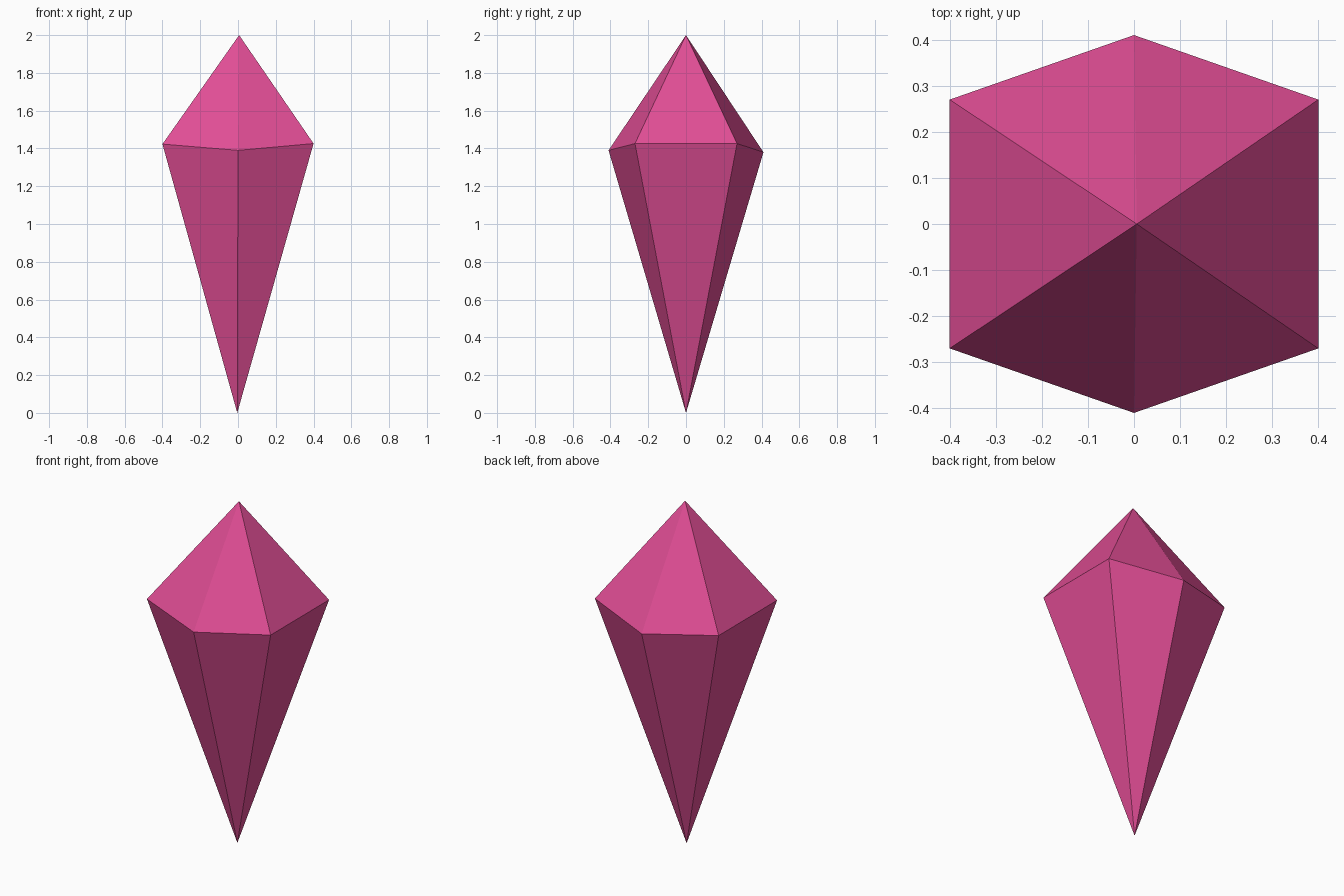
import bpy
import bmesh

if "Cube" in bpy.data.objects:
    bpy.data.objects.remove(bpy.data.objects["Cube"])

# Pink crystal colour
pink = bpy.data.materials.new("crystal_pink")
pink.diffuse_color = (0.75, 0.075, 0.30, 1.0)
pink.use_nodes = True
pink.node_tree.nodes["Principled BSDF"].inputs["Base Color"].default_value = pink.diffuse_color

bm = bmesh.new()

# Six-sided girdle, counter-clockwise from the front corner
girdle = [bm.verts.new(p) for p in (
    (0.0, -0.41, 1.39), (0.40, -0.27, 1.426), (0.40, 0.27, 1.426),
    (0.0, 0.41, 1.38), (-0.40, 0.27, 1.423), (-0.40, -0.27, 1.423))]

# Short upper point and long lower point
top = bm.verts.new((0.006, 0.0, 2.0))
bottom = bm.verts.new((-0.004, 0.0, 0.0))

# Flat facets joining the girdle to both points
for a, b in zip(girdle, girdle[1:] + girdle[:1]):
    bm.faces.new((a, b, top))
    bm.faces.new((b, a, bottom))
bmesh.ops.recalc_face_normals(bm, faces=bm.faces)

mesh = bpy.data.meshes.new("crystal")
bm.to_mesh(mesh)
bm.free()
mesh.materials.append(pink)
crystal = bpy.data.objects.new("crystal", mesh)
bpy.context.collection.objects.link(crystal)
